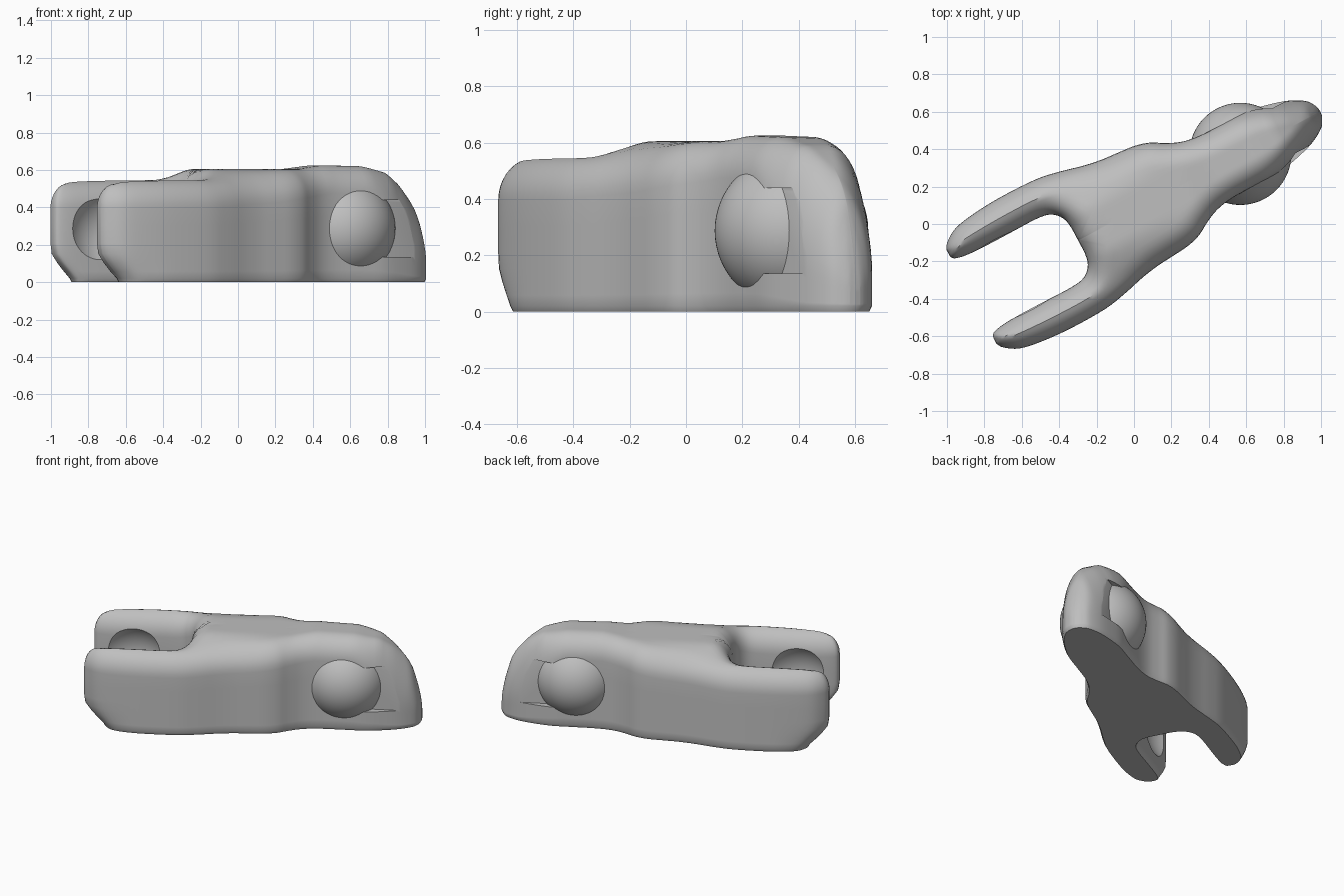
import bpy, bmesh, math
from mathutils import Vector

cube = bpy.data.objects.get("Cube")
if cube:
    bpy.data.objects.remove(cube, do_unlink=True)

grey = bpy.data.materials.new("plain grey")
grey.use_nodes = True
tone = (0.52, 0.52, 0.52, 1)
grey.diffuse_color = tone
for node in grey.node_tree.nodes:
    if node.type == "BSDF_PRINCIPLED":
        node.inputs["Base Color"].default_value = tone

# Half plan: (inner edge or axis point, outer edge point), fork tip to nose
STATIONS = [
    (-.95, .25, -.95, .285), (-.935, .225, -.925, .32), (-.87, .21, -.85, .365),
    (-.76, .205, -.72, .388), (-.6, .205, -.55, .398), (-.45, .205, -.35, .393),
    (-.37, .19, -.22, .37), (-.32, .14, -.1, .34), (-.305, .07, 0, .322),
    (-.305, 0, .1, .313), (-.15, 0, .2, .303), (.05, 0, .28, .28),
    (.2, 0, .35, .24), (.35, 0, .43, .205), (.5, 0, .53, .188),
    (.65, 0, .68, .185), (.8, 0, .82, .183), (.92, 0, .93, .163),
    (1.02, 0, 1.04, .13), (1.09, 0, 1.12, .085), (1.13, 0, 1.15, .045),
    (1.162, 0, 1.16, .02)]
BRIDGE = 9      # station where the inner edge meets the axis
STEPS = 4
COLUMNS = 16
ROUND = .13

# Top height along the length, for the flanks and for the raised middle
FLANK = [(-1, .545), (-.3, .55), (.1, .575), (.35, .605), (.5, .625), (.75, .62),
         (.9, .585), (.98, .53), (1.05, .465), (1.1, .42), (1.14, .34), (1.17, .25)]
MIDDLE_HEIGHT = .605


def ease(x, start, end):
    t = min(1, max(0, (x - start) / (end - start)))
    return t * t * (3 - 2 * t)


def height(u, w):
    h = FLANK[-1][1]
    for (a, ha), (b, hb) in zip(FLANK, FLANK[1:]):
        if u <= b:
            h = ha + (hb - ha) * (u - a) / (b - a)
            break
    hump = ease(u, -.45, -.28) * (1 - ease(w, .1, .3)) * (1 - ease(u, .4, .6))
    return h + max(0, MIDDLE_HEIGHT - h) * hump


def spline(points, straight_from):
    """Smooth path through points, straight after a given station."""
    path = []
    last = len(points) - 1
    for i in range(last):
        a, b = points[i], points[i + 1]
        before, after = points[max(i - 1, 0)], points[min(i + 2, last)]
        for k in range(STEPS):
            t = k / STEPS
            if i >= straight_from:
                path.append(a.lerp(b, t * t if i == BRIDGE else t))
                continue
            ta, tb = (b - before) / 2, (after - a) / 2
            path.append(a * (2*t**3 - 3*t**2 + 1) + ta * (t**3 - 2*t**2 + t)
                        + b * (3*t**2 - 2*t**3) + tb * (t**3 - t**2))
    return path + [points[-1]]


def edge_distance(p, outline):
    best = 9
    for a, b in zip(outline, outline[1:]):
        ab = b - a
        t = min(1, max(0, (p - a).dot(ab) / max(ab.length_squared, 1e-9)))
        best = min(best, (p - a - ab * t).length_squared)
    return math.sqrt(best)


def rounded_top(p, outline):
    h = height(p.x, p.y)
    k = 1 - min(1, edge_distance(p, outline) / ROUND)
    drop = min(.15 + .18 * ease(p.x, .7, 1.05), .7 * h)
    return h - drop * (1 - math.sqrt(max(0, 1 - k * k)))


def build_body():
    inner = spline([Vector(s[:2]) for s in STATIONS], BRIDGE - 1)
    outer = spline([Vector(s[2:]) for s in STATIONS], len(STATIONS))
    outline = inner[:BRIDGE * STEPS + 1][::-1] + outer + [inner[-1]]
    rows = []
    for a, b in zip(inner, outer):
        row = [a.lerp(b, .5 - .5 * math.cos(math.pi * c / COLUMNS)) for c in range(COLUMNS + 1)]
        rows.append([(p.x, p.y, rounded_top(p, outline)) for p in row])

    # Rounded upper skin on both sides of the axis
    bm = bmesh.new()
    for side in (1, -1):
        grid = [[bm.verts.new((x, y * side, z)) for x, y, z in row] for row in rows]
        for r, s in zip(grid, grid[1:]):
            for c in range(COLUMNS):
                quad = [r[c], s[c], s[c + 1], r[c + 1]]
                bm.faces.new(quad if side > 0 else quad[::-1])
    bmesh.ops.remove_doubles(bm, verts=bm.verts, dist=1e-5)

    # Side walls
    rim = [e for e in bm.edges if e.is_boundary]
    tops = {v.co.xy.copy().freeze(): v.co.z for e in rim for v in e.verts}
    for f in (.75, .5, .35, .22, .1, 0):
        new = bmesh.ops.extrude_edge_only(bm, edges=rim)["geom"]
        for v in new:
            if isinstance(v, bmesh.types.BMVert):
                v.co.z = .02 + (tops[v.co.xy.copy().freeze()] - .02) * f
        rim = [g for g in new if isinstance(g, bmesh.types.BMEdge)]

    # Undercut below the fork tips
    for v in bm.verts:
        if v.co.z < .17:
            tip = min(1, max(0, (-.6 - v.co.x) / .35))
            v.co.x += .12 * tip * ((.17 - v.co.z) / .15) ** 1.3

    # Flat base with a narrow chamfer
    bmesh.ops.remove_doubles(bm, verts=list({v for e in rim for v in e.verts}), dist=.014)
    rim = [e for e in bm.edges if e.is_boundary]
    filled = bmesh.ops.triangle_fill(bm, edges=rim, use_beauty=True)["geom"]
    base = [g for g in filled if isinstance(g, bmesh.types.BMFace)]
    bmesh.ops.recalc_face_normals(bm, faces=bm.faces)
    bmesh.ops.inset_region(bm, faces=base, thickness=.01, depth=0)
    for face in base:
        for v in face.verts:
            v.co.z = 0
    mesh = bpy.data.meshes.new("forked_body")
    bm.to_mesh(mesh)
    bm.free()
    body = bpy.data.objects.new("forked_body", mesh)
    bpy.context.collection.objects.link(body)
    return body


def sphere(name, u, radius):
    bpy.ops.mesh.primitive_uv_sphere_add(segments=64, ring_count=32, radius=radius,
                                         location=(u, 0, .287))
    bpy.context.object.name = name
    return bpy.context.object


def cut(target, cutter):
    mod = target.modifiers.new(cutter.name, "BOOLEAN")
    mod.operation = "DIFFERENCE"
    mod.solver = "EXACT"
    mod.object = cutter
    cutter.hide_render = True
    bpy.context.view_layer.update()
    bpy.context.view_layer.objects.active = target
    bpy.ops.object.modifier_apply(modifier=mod.name)
    bpy.data.objects.remove(cutter, do_unlink=True)


body = build_body()

# Round sockets inside the fork
cut(body, sphere("socket_cutter", -.695, .264))

# Flat pockets in front of the side bulges
for side in (1, -1):
    bpy.ops.mesh.primitive_cube_add(size=1, location=(.9, side * .285, .287))
    pocket = bpy.context.object
    pocket.name = "pocket_cutter"
    pocket.scale = (.4, .3, .305)
    cut(body, pocket)

# Ball through the neck, showing as a bulge on each side
ball = sphere("pivot_ball", .678, .273)

# Turn the whole part into its diagonal pose
angle = math.radians(28)
shift = Vector((-math.sin(angle), math.cos(angle), 0)) * .064
for part in (body, ball):
    u, z = part.location.x, part.location.z
    part.location = Vector((u * math.cos(angle), u * math.sin(angle), z)) + shift
    part.rotation_euler.z = angle
    part.data.materials.clear()
    part.data.materials.append(grey)
    bpy.ops.object.select_all(action="DESELECT")
    part.select_set(True)
    bpy.context.view_layer.objects.active = part
    bpy.ops.object.shade_smooth_by_angle(angle=math.radians(35))
